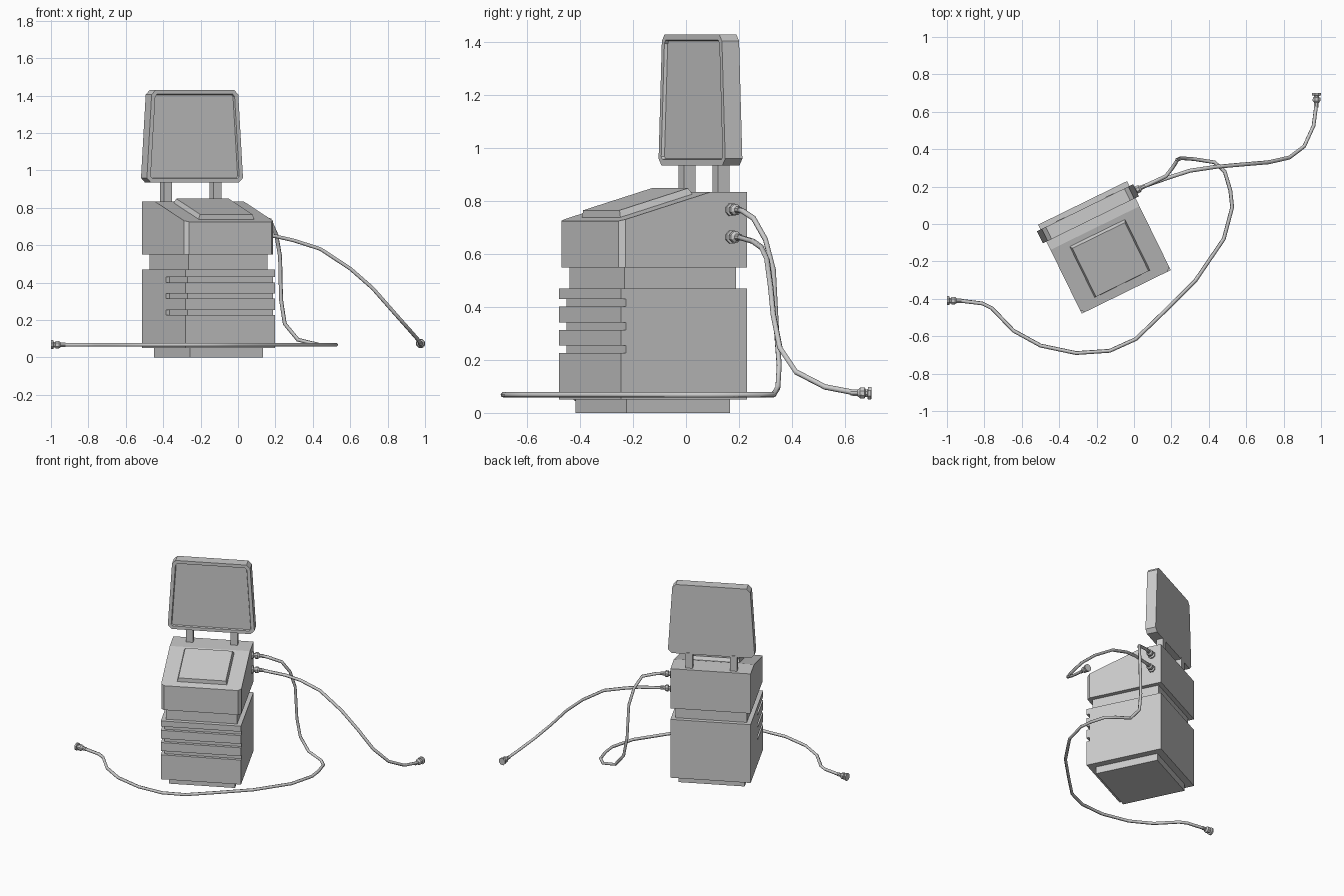
import bpy, bmesh
from math import radians, atan2, cos, sin, tau
from mathutils import Matrix, Vector

if "Cube" in bpy.data.objects:
    bpy.data.objects.remove(bpy.data.objects["Cube"])

# The whole machine is turned about z; parts are built in its own frame
BODY = Matrix.Translation((-0.158, -0.125, 0)) @ Matrix.Rotation(radians(26.1), 4, 'Z')
H = 0.265  # half width of the cabinet


def finish(name, bm, matrix=BODY):
    bmesh.ops.recalc_face_normals(bm, faces=bm.faces)
    me = bpy.data.meshes.new(name)
    bm.to_mesh(me)
    bm.free()
    ob = bpy.data.objects.new(name, me)
    bpy.context.collection.objects.link(ob)
    ob.matrix_world = matrix
    return ob


def prism(outline, lo, hi, axis='z'):
    """Extrude a 2D outline from lo to hi along an axis."""
    place = {'x': lambda a, b, h: (h, a, b),
             'y': lambda a, b, h: (a, h, b),
             'z': lambda a, b, h: (a, b, h)}[axis]
    bm = bmesh.new()
    rings = [[bm.verts.new(place(a, b, h)) for a, b in outline] for h in (lo, hi)]
    n = len(outline)
    bm.faces.new(rings[0])
    bm.faces.new(rings[1])
    for i in range(n):
        j = (i + 1) % n
        bm.faces.new((rings[0][i], rings[0][j], rings[1][j], rings[1][i]))
    bmesh.ops.recalc_face_normals(bm, faces=bm.faces)
    return bm


def rect(x, y, cx=0, cy=0):
    return [(cx - x, cy - y), (cx + x, cy - y), (cx + x, cy + y), (cx - x, cy + y)]


# Plinth, lower cabinet and neck
finish("plinth", prism(rect(0.218, 0.218), 0, 0.05))
cabinet = finish("lower_cabinet", prism(rect(H, H), 0.05, 0.47))
finish("neck", prism(rect(0.235, 0.235), 0.47, 0.55))

# Grooves across the front, wrapping round part of the left side
d, out = H - 0.021, H + 0.05
groove = [(-out, -out), (out, -out), (out, -d), (-d, -d), (-d, -0.025), (-out, -0.025)]
for i, z in enumerate((0.226, 0.314, 0.402)):
    cutter = finish(f"groove_cutter_{i}", prism(groove, z, z + 0.028))
    cutter.hide_render = True
    mod = cabinet.modifiers.new("groove", 'BOOLEAN')
    mod.operation, mod.solver, mod.object = 'DIFFERENCE', 'EXACT', cutter
    bpy.context.view_layer.objects.active = cabinet
    bpy.ops.object.modifier_apply(modifier=mod.name)
    bpy.data.objects.remove(cutter)

# Sloped console with chamfered front corners
bm = prism([(-H, 0.55), (H, 0.55), (H, 0.835), (0.115, 0.835), (-H, 0.725)], -H, H, 'x')
front = [e for e in bm.edges if all(v.co.y < -H + 0.001 for v in e.verts)
         and abs(e.verts[0].co.z - e.verts[1].co.z) > 0.1]
bmesh.ops.bevel(bm, geom=front, offset=0.02, segments=1, affect='EDGES')
finish("console", bm)

# Raised control panel lying on the slope
bm = prism(rect(0.168, 0.161), -0.01, 0.025)
for v in bm.verts:
    if v.co.z > 0:
        v.co.x *= 0.93
        v.co.y *= 0.93
slope = atan2(0.11, 0.38)
finish("control_panel", bm, BODY @ Matrix.Translation((0, -0.066, 0.783))
       @ Matrix.Rotation(slope, 4, 'X'))

# Monitor posts
for side, x in (("left", -0.147), ("right", 0.147)):
    finish(f"post_{side}", prism(rect(0.024, 0.024, x, 0.215), 0.83, 0.945))

# Monitor: tapered, clipped corners, recessed screen
half = [(0.262, 0.935), (0.286, 0.96), (0.258, 1.405), (0.234, 1.43)]
bm = prism(half + [(-x, z) for x, z in reversed(half)], 0.164, 0.236, 'y')
face = min(bm.faces, key=lambda f: f.calc_center_median().y)
bmesh.ops.inset_region(bm, faces=[face], thickness=0.024)
bmesh.ops.inset_region(bm, faces=[face], thickness=0.004, depth=-0.012)
finish("monitor", bm)


# Plug: lathed from its broad end along the given direction
def plug(name, tip, direction):
    profile = [(0.026, 0), (0.026, 0.012), (0.015, 0.014), (0.015, 0.022),
               (0.022, 0.025), (0.022, 0.042), (0.013, 0.052), (0.012, 0.078)]
    sides, bm = 8, bmesh.new()
    rings = [[bm.verts.new((r * cos(tau * (k + .5) / sides), r * sin(tau * (k + .5) / sides), z))
              for k in range(sides)] for r, z in profile]
    bm.faces.new(rings[0])
    bm.faces.new(rings[-1])
    for a, b in zip(rings, rings[1:]):
        for k in range(sides):
            j = (k + 1) % sides
            bm.faces.new((a[k], a[j], b[j], b[k]))
    turn = Vector(direction).to_track_quat('Z', 'Y').to_matrix().to_4x4()
    finish(name, bm, Matrix.Translation(tip) @ turn)


# Cable: bevelled polyline
def cable(name, points):
    cu = bpy.data.curves.new(name, 'CURVE')
    cu.dimensions = '3D'
    cu.bevel_depth, cu.bevel_resolution, cu.use_fill_caps = 0.0105, 1, True
    sp = cu.splines.new('POLY')
    sp.points.add(len(points) - 1)
    for p, co in zip(sp.points, points):
        p.co = (*co, 1)
    bpy.context.collection.objects.link(bpy.data.objects.new(name, cu))


outward = BODY.to_3x3() @ Vector((1, 0, 0))
for name, z in (("upper_socket_plug", 0.767), ("lower_socket_plug", 0.664)):
    plug(name, BODY @ Vector((H - 0.002, 0.2, z)), outward)
plug("long_cable_plug", (-1.0, -0.41, 0.068), (1, 0, 0))
plug("short_cable_plug", (0.977, 0.70, 0.074), (-0.03, -1, 0.03))

# Long cable drops, then runs along the floor round the front
floor = [(0.43, 0.33), (0.485, 0.28), (0.515, 0.18), (0.525, 0.09), (0.48, -0.08),
         (0.33, -0.30), (0.16, -0.47), (0.01, -0.615), (-0.13, -0.678), (-0.31, -0.69),
         (-0.50, -0.65), (-0.645, -0.57), (-0.76, -0.45), (-0.81, -0.425), (-0.93, -0.41)]
cable("long_cable", [(0.05, 0.20, 0.767), (0.085, 0.215, 0.762), (0.17, 0.255, 0.735),
                     (0.205, 0.30, 0.655), (0.225, 0.33, 0.54), (0.23, 0.342, 0.31),
                     (0.25, 0.352, 0.18), (0.32, 0.347, 0.095)]
      + [(x, y, 0.068) for x, y in floor])
cable("short_cable", [(0.05, 0.20, 0.664), (0.085, 0.213, 0.66), (0.20, 0.253, 0.648),
                      (0.30, 0.285, 0.625), (0.44, 0.306, 0.58), (0.60, 0.32, 0.475),
                      (0.72, 0.33, 0.37), (0.83, 0.355, 0.245), (0.91, 0.415, 0.155),
                      (0.96, 0.525, 0.098), (0.975, 0.64, 0.076)])
